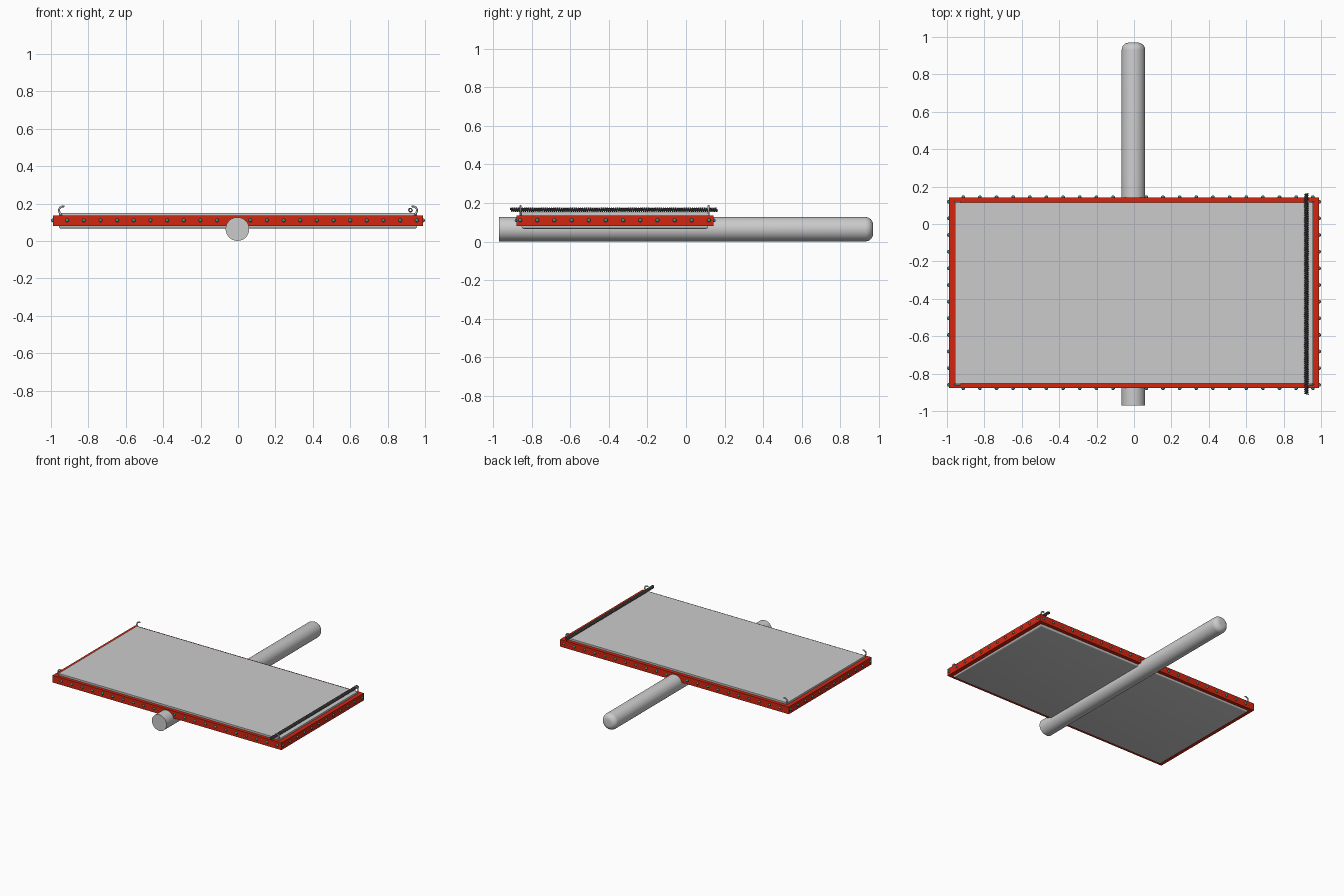
import bpy, bmesh, math
from mathutils import Vector, Matrix

if "Cube" in bpy.data.objects:
    bpy.data.objects.remove(bpy.data.objects["Cube"])

def material(name, rgb):
    m = bpy.data.materials.new(name)
    m.diffuse_color = (*rgb, 1)
    m.use_nodes = True
    m.node_tree.nodes["Principled BSDF"].inputs["Base Color"].default_value = m.diffuse_color
    return m

RED = material("red_paint", (0.65, 0.02, 0.005))
TEAL = material("teal_metal", (0.04, 0.28, 0.33))
DARK = material("dark_metal", (0.12, 0.12, 0.12))

def finish(name, bm, mat=None, smooth=False):
    bmesh.ops.recalc_face_normals(bm, faces=bm.faces)
    me = bpy.data.meshes.new(name)
    bm.to_mesh(me)
    bm.free()
    ob = bpy.data.objects.new(name, me)
    bpy.context.collection.objects.link(ob)
    if mat:
        me.materials.append(mat)
    if smooth:
        bpy.ops.object.select_all(action='DESELECT')
        ob.select_set(True)
        bpy.context.view_layer.objects.active = ob
        bpy.ops.object.shade_smooth_by_angle(angle=math.radians(40))
    return ob

def add_box(bm, lo, hi):
    lo, hi = Vector(lo), Vector(hi)
    mat = Matrix.Translation((lo + hi) / 2) @ Matrix.Diagonal((*(hi - lo), 1))
    return bmesh.ops.create_cube(bm, size=1, matrix=mat)["verts"]

def tube(name, points, radius, mat=None, res=2, kind='POLY'):
    cu = bpy.data.curves.new(name, 'CURVE')
    cu.dimensions = '3D'
    cu.bevel_depth = radius
    cu.bevel_resolution = res
    cu.use_fill_caps = True
    sp = cu.splines.new(kind)
    sp.points.add(len(points) - 1)
    for p, co in zip(sp.points, points):
        p.co = (*co, 1)
    ob = bpy.data.objects.new(name, cu)
    bpy.context.collection.objects.link(ob)
    if mat:
        cu.materials.append(mat)
    return ob

# pole: revolved profile, flat front end, rounded back end
profile = [(0, -0.97), (0.063, -0.97), (0.063, 0.93)]
profile += [(0.023 + 0.04 * math.cos(a), 0.93 + 0.04 * math.sin(a))
            for a in (math.pi / 2 * i / 6 for i in range(1, 7))] + [(0, 0.97)]
bm = bmesh.new()
vs = [bm.verts.new((r - 0.0, y, 0)) for r, y in profile]
es = [bm.edges.new(p) for p in zip(vs, vs[1:])]
bmesh.ops.spin(bm, geom=vs + es, cent=(0, 0, 0), axis=(0, 1, 0), angle=2 * math.pi, steps=48)
bmesh.ops.remove_doubles(bm, verts=bm.verts, dist=1e-5)
bmesh.ops.translate(bm, verts=bm.verts, vec=(-0.003, 0, 0.064))
finish("support_pole", bm, smooth=True)

# bed panel with softened edges
bm = bmesh.new()
add_box(bm, (-0.957, -0.852, 0.066), (0.957, 0.115, 0.15))
bmesh.ops.bevel(bm, geom=[e for e in bm.edges if all(v.co.z < 0.1 for v in e.verts)],
                offset=0.012, segments=3, profile=0.5, affect='EDGES')
finish("bed_panel", bm, smooth=True)

# red frame: mitred rectangular ring
bm = bmesh.new()
X, Y0, Y1, Z0, Z1, T = 0.99, -0.878, 0.143, 0.08, 0.136, 0.034
rings = []
for d, z in ((0, Z0), (0, Z1), (T, Z1), (T, Z0)):
    rings.append([bm.verts.new((x, y, z)) for x, y in
                  ((-X + d, Y0 + d), (X - d, Y0 + d), (X - d, Y1 - d), (-X + d, Y1 - d))])
for i in range(4):
    a, b = rings[i], rings[(i + 1) % 4]
    for j in range(4):
        k = (j + 1) % 4
        bm.faces.new((a[j], a[k], b[k], b[j]))
finish("red_frame", bm, RED)

# rivets around the outer faces of the frame
bm = bmesh.new()
spots = [(-0.913 + 0.089 * i, y) for i in range(22) for y in (Y0, Y1)]
spots += [(x, -0.86 + 0.089 * i) for i in range(12) for x in (-X, X)]
for x, y in spots:
    bmesh.ops.create_uvsphere(bm, u_segments=10, v_segments=6, radius=0.01,
                              matrix=Matrix.Translation((x, y, 0.11)))
finish("frame_rivets", bm, TEAL, smooth=True)

# corner hooks: short stem and a curl opening inward
for side in (-1, 1):
    for label, y in (("front", -0.858), ("back", 0.117)):
        pts = [(side * 0.945, y, 0.13), (side * 0.948, y, 0.146)]
        pts += [(side * (0.936 + 0.021 * math.cos(a)), y, 0.164 + 0.021 * math.sin(a))
                for a in (math.radians(-40 + 15 * i) for i in range(11))]
        tube(f"{label}_{'left' if side < 0 else 'right'}_hook", pts, 0.005)

# coiled spring resting in the right-hand hooks
TURNS, STEPS = 107, 12
n = TURNS * STEPS
coil = [(0.922 + 0.009 * math.cos(i * 2 * math.pi / STEPS),
         -0.91 + 1.072 * i / n,
         0.165 + 0.009 * math.sin(i * 2 * math.pi / STEPS)) for i in range(n + 1)]
tube("coil_spring", coil, 0.0035, DARK, res=1)
